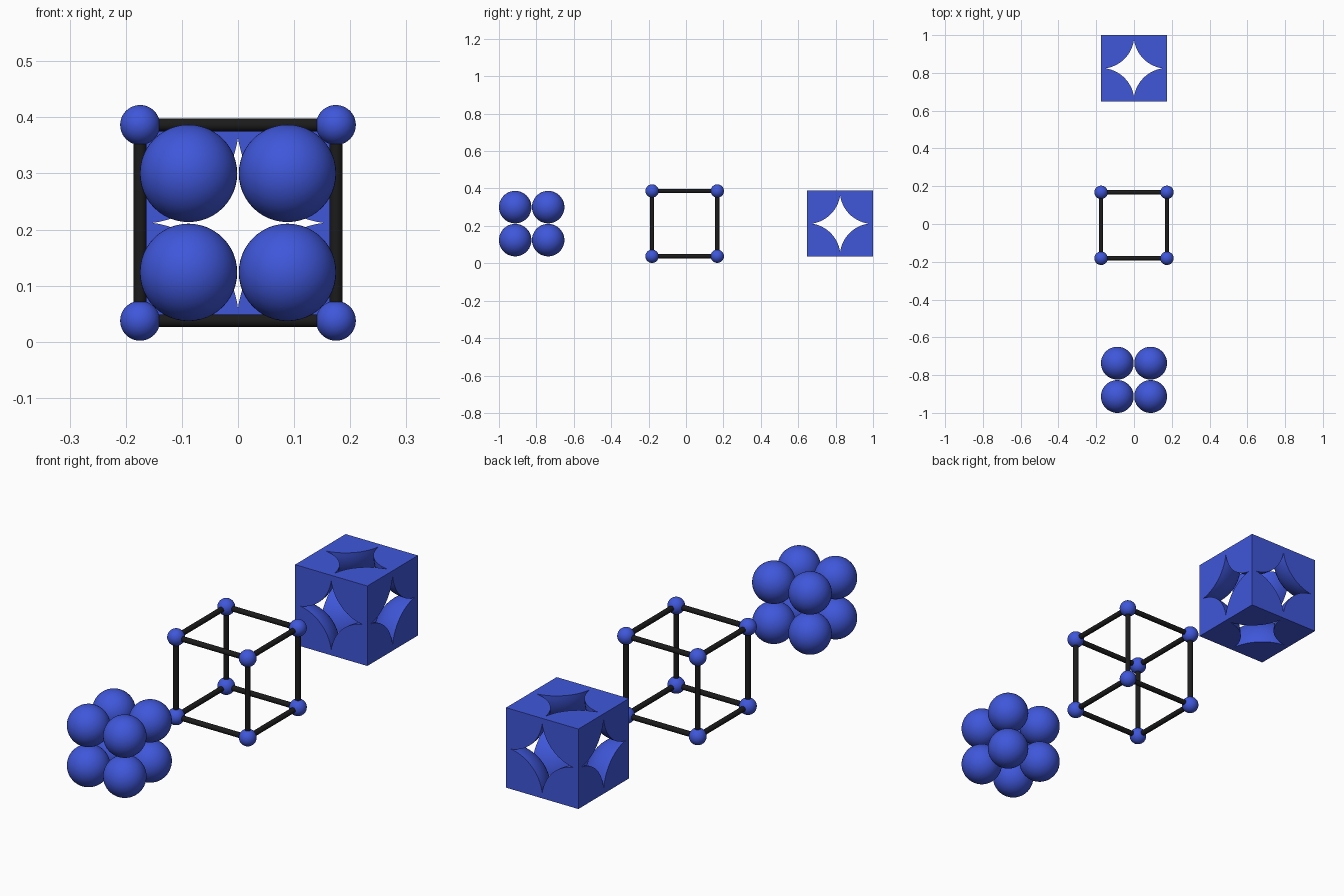
import bpy, bmesh
from mathutils import Vector, Matrix
from itertools import product

if "Cube" in bpy.data.objects:
    bpy.data.objects.remove(bpy.data.objects["Cube"])

CELL = 0.352          # edge length of each unit cell
H = CELL / 2
MID_Z = 0.212
SIGNS = list(product((-1, 1), repeat=3))


def material(name, rgb):
    m = bpy.data.materials.new(name)
    m.diffuse_color = (*rgb, 1)
    m.use_nodes = True
    m.node_tree.nodes["Principled BSDF"].inputs["Base Color"].default_value = m.diffuse_color
    return m


blue = material("atom blue", (0.05, 0.095, 0.70))
black = material("bar black", (0.011, 0.011, 0.011))


def add_object(name, bm, mat, location):
    bmesh.ops.recalc_face_normals(bm, faces=bm.faces[:])
    me = bpy.data.meshes.new(name)
    bm.to_mesh(me)
    bm.free()
    me.materials.append(mat)
    ob = bpy.data.objects.new(name, me)
    ob.location = location
    bpy.context.collection.objects.link(ob)
    bpy.ops.object.select_all(action='DESELECT')
    ob.select_set(True)
    bpy.context.view_layer.objects.active = ob
    bpy.ops.object.shade_smooth_by_angle(angle=0.6)
    return ob


def add_spheres(name, offset, radius, location):
    # eight balls at the corners of a cube
    bm = bmesh.new()
    for s in SIGNS:
        bmesh.ops.create_uvsphere(bm, u_segments=48, v_segments=24, radius=radius,
                                  matrix=Matrix.Translation(Vector(s) * offset))
    return add_object(name, bm, blue, location)


# Cluster of eight full-size balls
add_spheres("ball_cluster", 0.0882, 0.0868, (0, -0.825, MID_Z))

# Open frame: small corner balls
FRAME = (0, -0.007, MID_Z)
add_spheres("frame_balls", 0.1745, 0.0355, FRAME)

# Open frame: twelve round bars, four along each axis
bm = bmesh.new()
for axis in range(3):
    turn = Vector((0, 0, 1)).rotation_difference(Vector([i == axis for i in range(3)]))
    for a, b in product((-1, 1), repeat=2):
        p = Vector((0, 0, 0))
        p[(axis + 1) % 3], p[(axis + 2) % 3] = a * 0.1745, b * 0.1745
        bmesh.ops.create_cone(bm, cap_ends=True, segments=24, radius1=0.0115,
                              radius2=0.0115, depth=0.349,
                              matrix=Matrix.Translation(p) @ turn.to_matrix().to_4x4())
add_object("frame_bars", bm, black, FRAME)

# Solid cell: one ball octant, trimmed by the cube walls and mirrored to all corners
bm = bmesh.new()
bmesh.ops.create_uvsphere(bm, u_segments=64, v_segments=32, radius=0.1777,
                          matrix=Matrix.Translation((H, H, H)))
for wall, sign in ((H, 1), (0, -1)):
    for axis in range(3):
        n = Vector([i == axis for i in range(3)]) * 1.0
        bmesh.ops.bisect_plane(bm, geom=bm.verts[:] + bm.edges[:] + bm.faces[:],
                               dist=1e-6, plane_co=n * wall, plane_no=n * sign,
                               clear_outer=True)
        bmesh.ops.holes_fill(bm, edges=[e for e in bm.edges if e.is_boundary], sides=0)
cell = add_object("cut_ball_cell", bm, blue, (0, 1 - H, MID_Z))
mirror = cell.modifiers.new("corners", 'MIRROR')
mirror.use_axis = (True, True, True)
mirror.use_mirror_merge = False
